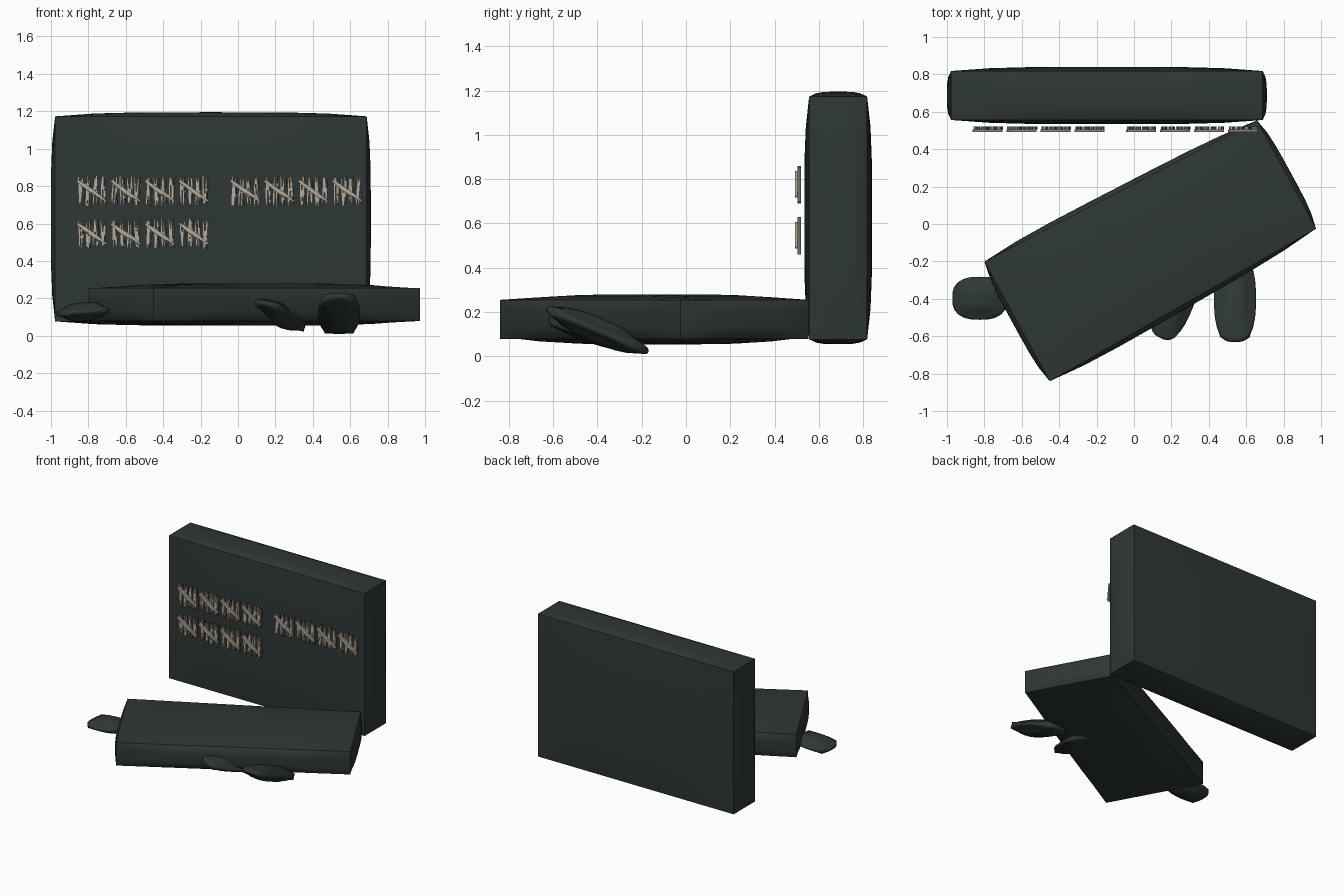
import bpy, bmesh, math, random
from mathutils import Matrix, Vector, Euler

if "Cube" in bpy.data.objects:
    bpy.data.objects.remove(bpy.data.objects["Cube"], do_unlink=True)
random.seed(4)


def material(name, rgb):
    m = bpy.data.materials.new(name)
    m.use_nodes = True
    m.diffuse_color = (*rgb, 1)
    m.node_tree.nodes["Principled BSDF"].inputs["Base Color"].default_value = (*rgb, 1)
    return m


slate = material("dark slate", (0.027, 0.038, 0.037))
bone = material("pale bone", (0.46, 0.41, 0.33))
shade = material("weathered brown", (0.17, 0.145, 0.11))


def add_object(name, bm, mats):
    mesh = bpy.data.meshes.new(name)
    bm.to_mesh(mesh)
    bm.free()
    for m in mats:
        mesh.materials.append(m)
    ob = bpy.data.objects.new(name, mesh)
    bpy.context.collection.objects.link(ob)
    return ob


def pillow_box(name, centre, half, bulge, angles=(0, 0, 0), taper=0.0, power=4, sharp=35):
    """Box with straight edges whose six faces swell outward by the bulge."""
    bm = bmesh.new()
    bmesh.ops.create_cube(bm, size=2)
    bmesh.ops.subdivide_edges(bm, edges=bm.edges[:], cuts=7, use_grid_fill=True)
    for v in bm.verts:
        p = v.co.copy()
        for i in range(3):
            a, b = p[(i + 1) % 3], p[(i + 2) % 3]
            swell = (1 - abs(a) ** power) * (1 - abs(b) ** power)
            v.co[i] = p[i] * (half[i] - bulge * (1 - swell))
        v.co.y *= 1 - taper * p.x
    rot = Euler([math.radians(a) for a in angles]).to_matrix().to_4x4()
    bm.transform(Matrix.Translation(centre) @ rot)
    ob = add_object(name, bm, [slate])
    bpy.ops.object.select_all(action="DESELECT")
    ob.select_set(True)
    bpy.context.view_layer.objects.active = ob
    bpy.ops.object.shade_smooth_by_angle(angle=math.radians(sharp))
    return ob


# Standing wall and fallen slab
pillow_box("standing_wall", (-0.145, 0.687, 0.625), (0.855, 0.153, 0.57), 0.022)
pillow_box("fallen_slab", (0.095, -0.128, 0.167), (0.845, 0.372, 0.113), 0.025,
           (0, 0, 28.6), taper=0.05)

# Loose stones around the slab
pillow_box("left_stone", (-0.825, -0.397, 0.128), (0.147, 0.115, 0.05), 0.03,
           (0, -4, 0), power=3, sharp=50)
pillow_box("right_stone", (0.54, -0.4, 0.118), (0.112, 0.25, 0.057), 0.034,
           (-23, 0, 0), power=3, sharp=50)
pillow_box("middle_stone", (0.225, -0.405, 0.11), (0.1, 0.23, 0.052), 0.032,
           (-17, 10, -25), power=3, sharp=50)


def splinter(bm, start, end, width, y, depth, mat):
    """Thin tapered stick between two (x, z) points."""
    a, b = Vector((start[0], y, start[1])), Vector((end[0], y, end[1]))
    across = Vector(((b - a).z, 0, -(b - a).x)).normalized()
    rings = []
    for t, scale in ((0, 0.7), (0.35, 1.0), (0.7, 0.85), (1, 0.45)):
        mid = a.lerp(b, t)
        if 0 < t < 1:
            mid = mid + across * random.uniform(-0.003, 0.003)
        rings.append([bm.verts.new(mid + across * sx * width * scale / 2
                                   + Vector((0, sy * depth / 2, 0)))
                      for sx, sy in ((-1, -1), (1, -1), (1, 1), (-1, 1))])
    faces = [bm.faces.new(rings[0]), bm.faces.new(rings[-1][::-1])]
    for r, s in zip(rings, rings[1:]):
        for i in range(4):
            j = (i + 1) % 4
            faces.append(bm.faces.new((r[i], s[i], s[j], r[j])))
    for f in faces:
        f.material_index = mat


def tally(name, left, low):
    """Four upright split strokes crossed by one diagonal."""
    bm = bmesh.new()
    high, width = low + 0.17, 0.155
    for k in range(4):
        x = left + 0.018 + k * 0.04
        for n, (off, w) in enumerate(((-0.008, 0.013), (0.004, 0.011), (0.015, 0.007))):
            lean = random.uniform(-0.006, 0.006)
            ends = [low + random.uniform(0, 0.02), high - random.uniform(0, 0.02)]
            pts = [(x + off - lean, ends[0]), (x + off + lean, ends[1])]
            if random.random() < 0.5:
                pts.reverse()
            splinter(bm, pts[0], pts[1], w, 0.512, 0.016, 1 if n == 2 else 0)
    splinter(bm, (left, high - 0.03), (left + width, low + 0.03), 0.02, 0.499, 0.014, 0)
    splinter(bm, (left + width * 0.8, low + 0.035), (left + 0.02, high - 0.055),
             0.008, 0.499, 0.013, 1)
    bmesh.ops.recalc_face_normals(bm, faces=bm.faces[:])
    add_object(name, bm, [bone, shade])


# Rows of tally marks on the wall
for group, (x0, z0) in {"upper_left": (-0.86, 0.69), "lower_left": (-0.86, 0.46),
                        "upper_right": (-0.04, 0.69)}.items():
    for i in range(4):
        tally(f"{group}_tally_{i + 1}", x0 + i * 0.182, z0)
